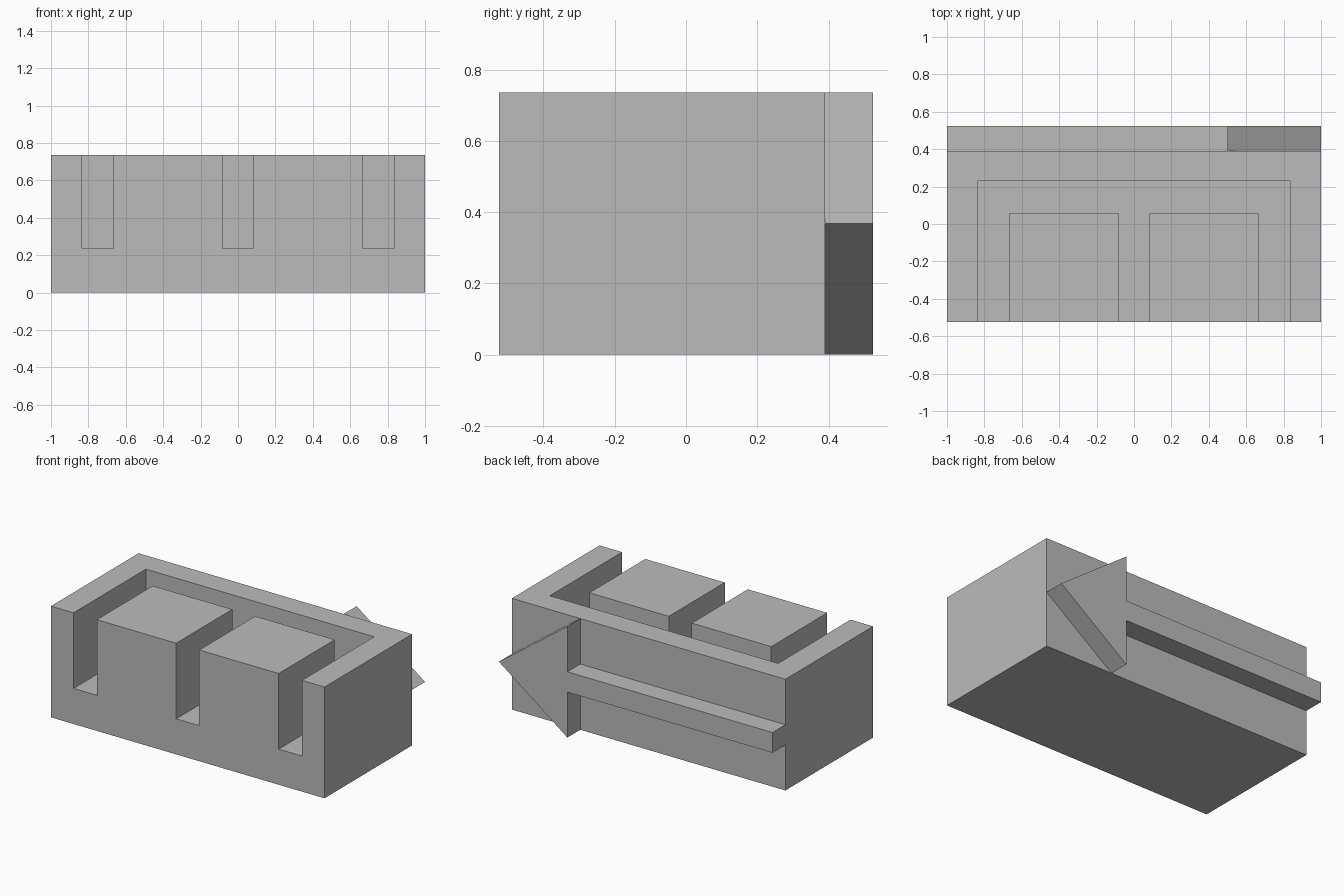
import bpy
import bmesh
from mathutils import Vector

cube = bpy.data.objects.get("Cube")
if cube:
    bpy.data.objects.remove(cube, do_unlink=True)

# Single plain material
grey = bpy.data.materials.new("plain grey")
grey.use_nodes = True
colour = (0.5, 0.5, 0.5, 1)
grey.diffuse_color = colour
grey.node_tree.nodes["Principled BSDF"].inputs["Base Color"].default_value = colour

WIDTH, HEIGHT = 1.0, 0.735            # half width, full height
FRONT, BACK, REAR = -0.525, 0.39, 0.525
FLOOR = 0.235                         # bottom of the channels


def prism(name, outline, depth):
    """Extrude a closed 3D outline along the depth vector."""
    bm = bmesh.new()
    face = bm.faces.new([bm.verts.new(p) for p in outline])
    new = bmesh.ops.extrude_face_region(bm, geom=[face])["geom"]
    bmesh.ops.translate(bm, vec=Vector(depth),
                        verts=[v for v in new if isinstance(v, bmesh.types.BMVert)])
    bmesh.ops.recalc_face_normals(bm, faces=bm.faces)
    mesh = bpy.data.meshes.new(name)
    bm.to_mesh(mesh)
    bm.free()
    obj = bpy.data.objects.new(name, mesh)
    mesh.materials.append(grey)
    bpy.context.collection.objects.link(obj)
    return obj


# Solid block
corners = [(-WIDTH, FRONT), (WIDTH, FRONT), (WIDTH, BACK), (-WIDTH, BACK)]
block = prism("block", [(x, y, 0) for x, y in corners], (0, 0, HEIGHT))

# E-shaped channel around two posts, open at the front and top
outer, inner, middle = 0.835, 0.665, 0.084
near, far, open_end = 0.06, 0.23, FRONT - 0.1
half = [(outer, far), (outer, open_end), (inner, open_end),
        (inner, near), (middle, near), (middle, open_end)]
plan = half + [(-x, y) for x, y in reversed(half)]
channel = prism("channel_cutter", [(x, y, FLOOR) for x, y in plan], (0, 0, HEIGHT))
channel.hide_render = True

cut = block.modifiers.new("channel", "BOOLEAN")
cut.operation = "DIFFERENCE"
cut.solver = "EXACT"
cut.object = channel
bpy.context.view_layer.objects.active = block
bpy.ops.object.modifier_apply(modifier=cut.name)
bpy.data.objects.remove(channel, do_unlink=True)

# Raised arrow on the back, pointing to +x
mid, shaft, neck = HEIGHT / 2, 0.067, 0.5
upper = [(-WIDTH, shaft), (neck, shaft), (neck, mid)]
arrow = upper + [(WIDTH, 0)] + [(x, -z) for x, z in reversed(upper)]
prism("back_arrow", [(x, BACK, mid + z) for x, z in arrow], (0, REAR - BACK, 0))
